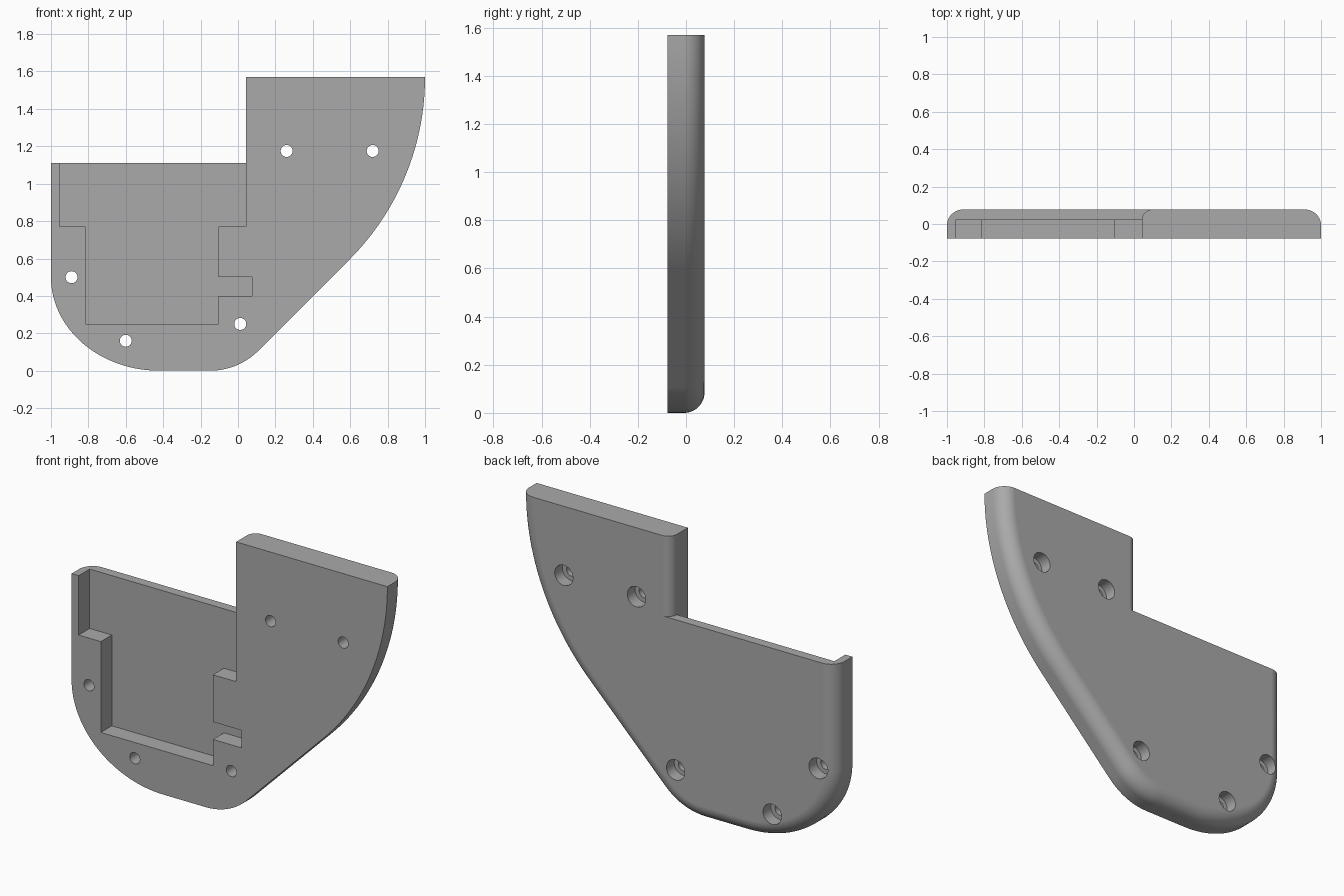
import bpy
import bmesh
from math import sin, cos, pi, sqrt, radians

cube = bpy.data.objects.get("Cube")
if cube:
    bpy.data.objects.remove(cube, do_unlink=True)

HALF = 0.077           # half the plate thickness
FLOOR = 0.022          # floor of the front recess
STEP_X, LOW_TOP, TOP = 0.042, 1.11, 1.57
EDGE_R, STEP_R = 0.085, 0.055
HOLES = [(0.26, 1.175), (0.72, 1.175), (-0.89, 0.5), (-0.6, 0.16), (0.012, 0.25)]

grey = bpy.data.materials.new("plain grey")
grey.use_nodes = True
grey.diffuse_color = (0.4, 0.4, 0.4, 1)
grey.node_tree.nodes["Principled BSDF"].inputs["Base Color"].default_value = (0.4, 0.4, 0.4, 1)


def arc(cx, cz, rx, rz, start, end, n):
    """Points on an elliptical arc, angles in degrees."""
    angles = [radians(start + (end - start) * i / n) for i in range(n + 1)]
    return [(cx + rx * cos(a), cz + rz * sin(a)) for a in angles]


def loft(name, rings):
    """Closed solid through rings, each given as (outline, y)."""
    bm = bmesh.new()
    loops = [[bm.verts.new((x, y, z)) for x, z in pts] for pts, y in rings]
    for a, b in zip(loops, loops[1:]):
        for i in range(len(a)):
            j = (i + 1) % len(a)
            bm.faces.new((a[i], a[j], b[j], b[i]))
    bm.faces.new(loops[0])
    bm.faces.new(loops[-1][::-1])
    bmesh.ops.recalc_face_normals(bm, faces=bm.faces)
    mesh = bpy.data.meshes.new(name)
    bm.to_mesh(mesh)
    bm.free()
    mesh.materials.append(grey)
    obj = bpy.data.objects.new(name, mesh)
    bpy.context.collection.objects.link(obj)
    return obj


def outline(d, e):
    """Plate outline, inset by d on the outer rim and by e on the step."""
    big, low = 1.38, 0.367
    pts = arc(1 - big, TOP, big - d, big - d, 0, -45, 28)
    pts += arc(-0.15, low, low - d, low - d, -45, -90, 14)
    pts += arc(-0.42, 0.5, 0.58 - d, 0.5 - d, -90, -180, 28)
    return pts + [(d - 1, LOW_TOP), (STEP_X + e, LOW_TOP), (STEP_X + e, TOP)]


def inset(y, r):
    """Inset of a rounded back edge of radius r at depth y."""
    t = max(0, y - (HALF - r))
    return r - sqrt(max(0, r * r - t * t))


# Plate with a rounded back rim
depths = [-HALF] + [HALF - EDGE_R + EDGE_R * sin(pi / 2 * i / 12) for i in range(13)]
plate = loft("plate", [(outline(inset(y, EDGE_R), inset(y, STEP_R)), y) for y in depths])

# Stepped recess, open at the front and the top
recess = [(-0.955, 1.3), (-0.955, 0.77), (-0.815, 0.77), (-0.815, 0.25),
          (-0.105, 0.25), (-0.105, 0.4), (0.075, 0.4), (0.075, 0.5),
          (-0.105, 0.5), (-0.105, 0.77), (STEP_X, 0.77), (STEP_X, 1.3)]
cutters = [loft("recess_cutter", [(recess, -0.2), (recess, FLOOR)])]

# Screw holes, counterbored from the back
for x, z in HOLES:
    small = arc(x, z, 0.032, 0.032, 0, 360, 32)[:-1]
    wide = arc(x, z, 0.058, 0.058, 0, 360, 32)[:-1]
    cutters.append(loft("screw_hole_cutter",
                        [(small, -0.2), (small, 0.007), (wide, 0.007), (wide, 0.2)]))

bpy.ops.object.select_all(action="DESELECT")
plate.select_set(True)
bpy.context.view_layer.objects.active = plate
for cutter in cutters:
    cutter.hide_render = True
    mod = plate.modifiers.new("cut", "BOOLEAN")
    mod.operation, mod.solver, mod.object = "DIFFERENCE", "EXACT", cutter
    bpy.ops.object.modifier_apply(modifier=mod.name)
    bpy.data.objects.remove(cutter, do_unlink=True)

# Smooth curves, sharp corners, flat large faces
bpy.ops.object.shade_smooth_by_angle(angle=radians(30))
weighted = plate.modifiers.new("weighted normals", "WEIGHTED_NORMAL")
weighted.keep_sharp = True
